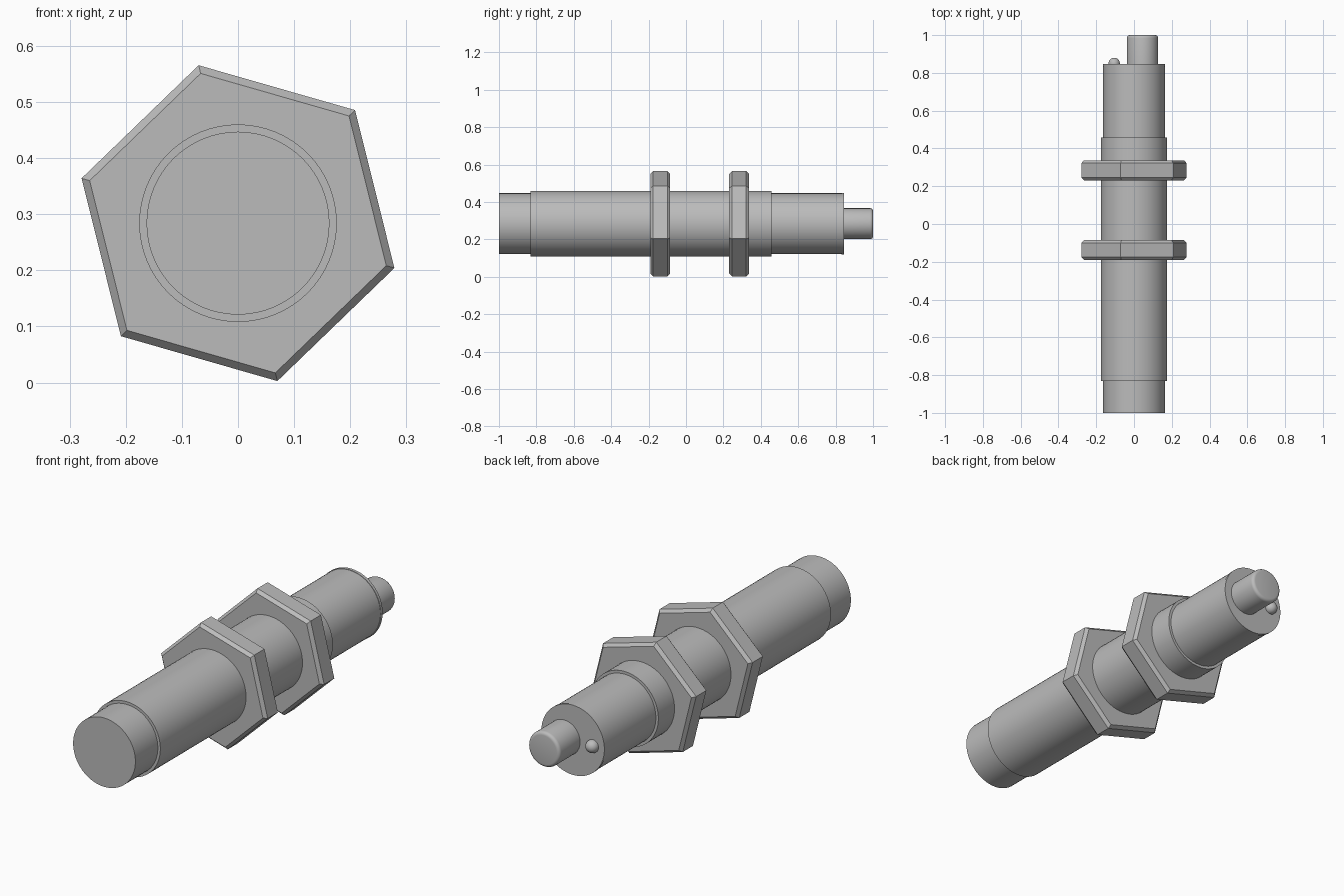
import bpy
import bmesh
from math import cos, sin, pi, radians

AXIS_Z = 0.284

cube = bpy.data.objects.get("Cube")
if cube:
    bpy.data.objects.remove(cube, do_unlink=True)

grey = bpy.data.materials.new("plain_grey")
grey.use_nodes = True
colour = (0.5, 0.5, 0.5, 1)
grey.diffuse_color = colour
grey.node_tree.nodes["Principled BSDF"].inputs["Base Color"].default_value = colour


def lathe(name, profile, x=0, sides=64, turn=0, smooth=True):
    """Spin (y, radius) pairs about the long axis, capping both ends."""
    bm = bmesh.new()
    rings = []
    for y, r in profile:
        angles = [turn + 2 * pi * i / sides for i in range(sides)]
        rings.append([bm.verts.new((r * cos(a), y, r * sin(a))) for a in angles])
    for a, b in zip(rings, rings[1:]):
        for i in range(sides):
            j = (i + 1) % sides
            bm.faces.new((a[i], a[j], b[j], b[i]))
    bm.faces.new(rings[0])
    bm.faces.new(rings[-1])
    bmesh.ops.recalc_face_normals(bm, faces=bm.faces)
    mesh = bpy.data.meshes.new(name)
    bm.to_mesh(mesh)
    bm.free()
    mesh.materials.append(grey)
    obj = bpy.data.objects.new(name, mesh)
    obj.location = (x, 0, AXIS_Z)
    bpy.context.collection.objects.link(obj)
    if smooth:
        bpy.ops.object.select_all(action="DESELECT")
        obj.select_set(True)
        bpy.context.view_layer.objects.active = obj
        bpy.ops.object.shade_smooth_by_angle(angle=radians(30))
    return obj


# Stepped barrel: sensing face, wide sleeve, rear housing with a fine rim
lathe("barrel", [(-1, 0.163), (-0.832, 0.163), (-0.832, 0.176), (0.458, 0.176),
                 (0.458, 0.163), (0.832, 0.163), (0.832, 0.165), (0.846, 0.165)])

# Two chamfered hexagonal lock nuts
for name, y in (("front_nut", -0.138), ("rear_nut", 0.284)):
    half, bevel = 0.053, 0.015
    lathe(name, [(y - half, 0.275), (y - half + bevel, 0.29),
                 (y + half - bevel, 0.29), (y + half, 0.275)],
          sides=6, turn=radians(104), smooth=False)

# Off-centre cable stub with a rounded end
fillet = 0.015
tip = [(1 - fillet + fillet * sin(t * pi / 8), 0.083 - fillet + fillet * cos(t * pi / 8))
       for t in range(5)]
lathe("cable_stub", [(0.84, 0.083)] + tip, x=0.045, sides=48)

# Domed indicator lamp
dome = [(0.85 + 0.03 * sin(t * pi / 16), 0.03 * cos(t * pi / 16)) for t in range(8)]
lathe("indicator_lamp", [(0.84, 0.03)] + dome + [(0.88, 0.001)], x=-0.105, sides=24)
